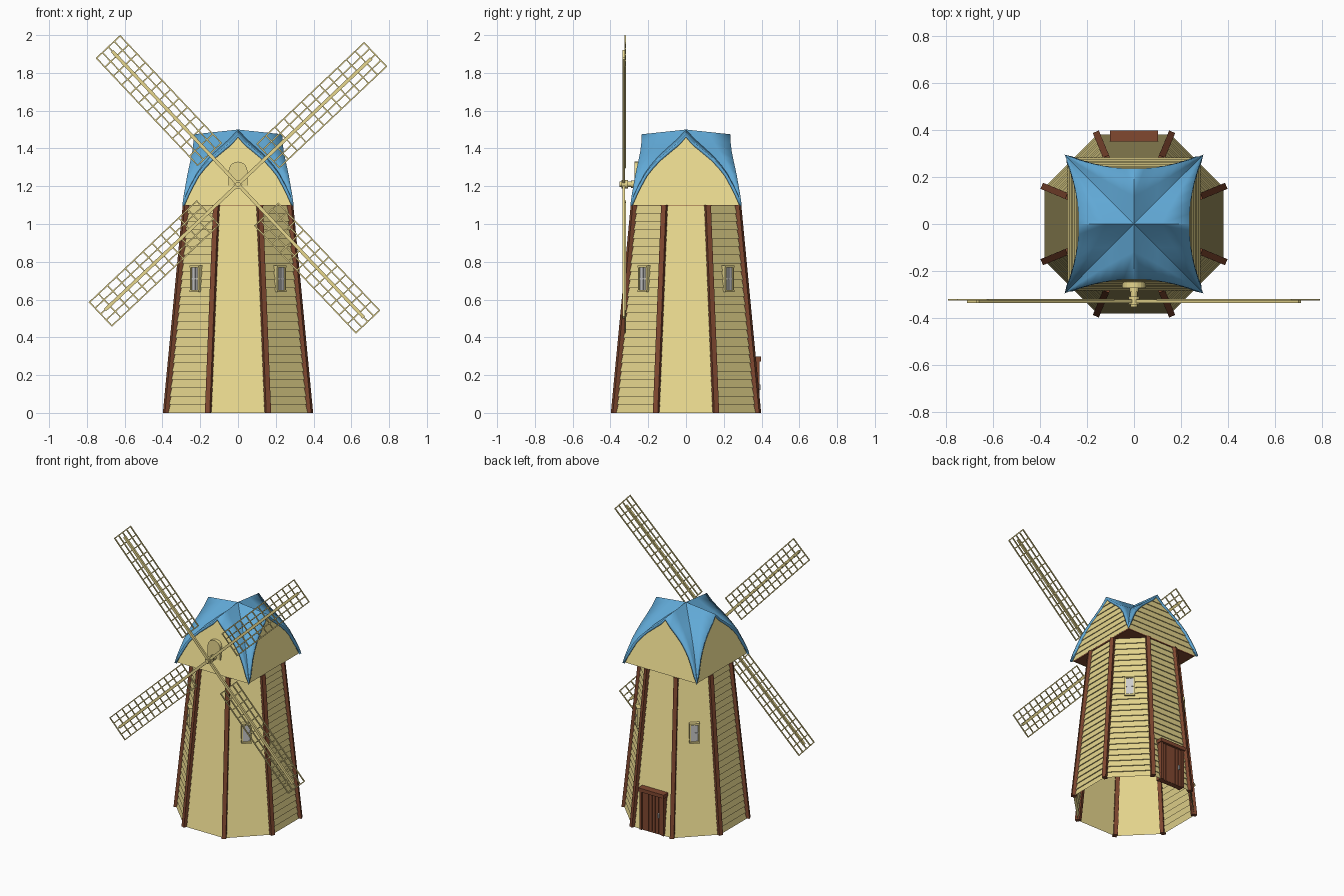
import bpy, bmesh
from math import pi, cos, sin, tan
from mathutils import Vector as V

if "Cube" in bpy.data.objects:
    bpy.data.objects.remove(bpy.data.objects["Cube"])


def material(name, rgb):
    m = bpy.data.materials.new(name)
    m.diffuse_color = (*rgb, 1)
    m.use_nodes = True
    m.node_tree.nodes["Principled BSDF"].inputs["Base Color"].default_value = m.diffuse_color
    return m


CREAM = material("cream_wood", (0.80, 0.68, 0.27))
BROWN = material("brown_wood", (0.22, 0.065, 0.03))
BLUE = material("blue_roof", (0.12, 0.40, 0.68))


def finish(name, bm, mat=None, recalc=True):
    if recalc:
        bmesh.ops.recalc_face_normals(bm, faces=bm.faces)
    me = bpy.data.meshes.new(name)
    bm.to_mesh(me)
    bm.free()
    if mat:
        me.materials.append(mat)
    ob = bpy.data.objects.new(name, me)
    bpy.context.collection.objects.link(ob)
    return ob


def prism(bm, p, q, u, v):
    """Bar from p to q with half-section vectors u and v."""
    p, q, u, v = V(p), V(q), V(u), V(v)
    a, b = [[bm.verts.new(c + i * u + j * v) for i, j in ((-1, -1), (1, -1), (1, 1), (-1, 1))]
            for c in (p, q)]
    bm.faces.new(a)
    bm.faces.new(b)
    for i in range(4):
        j = (i + 1) % 4
        bm.faces.new((a[i], a[j], b[j], b[i]))


def extrude_poly(bm, pts, depth):
    f = bm.faces.new([bm.verts.new(p) for p in pts])
    r = bmesh.ops.extrude_face_region(bm, geom=[f])
    bmesh.ops.translate(bm, verts=[g for g in r["geom"] if isinstance(g, bmesh.types.BMVert)], vec=depth)
    if f.is_valid and len(bm.faces) == len(pts) + 1:
        bm.faces.new(list(f.verts))


def levels(z0, z1, n, lip):
    """Sawtooth (height, offset) steps of overlapping boards."""
    h = (z1 - z0) / n
    return [lv for i in range(n) for lv in ((z0 + i * h, lip), (z0 + (i + 1) * h, 0))]


# Octagonal clapboard tower, open below
TOP = 1.10
apothem = lambda z: 0.373 - 0.105 * z / TOP
K = 1 / cos(pi / 8)
bm = bmesh.new()
prev = None
for z, off in levels(0, TOP, 25, 0.007):
    ring = [bm.verts.new((K * (apothem(z) + off) * cos(pi / 8 + i * pi / 4),
                          K * (apothem(z) + off) * sin(pi / 8 + i * pi / 4), z)) for i in range(8)]
    if prev:
        for i in range(8):
            j = (i + 1) % 8
            bm.faces.new((prev[i], prev[j], ring[j], ring[i]))
    prev = ring
finish("tower_walls", bm, CREAM, recalc=False)

# Corner posts
bm = bmesh.new()
for i in range(8):
    a = pi / 8 + i * pi / 4
    r, t = V((cos(a), sin(a), 0)), V((-sin(a), cos(a), 0))
    prism(bm, r * K * apothem(0) + r * 0.004, r * K * apothem(TOP) + r * 0.004 + V((0, 0, TOP)),
          r * 0.017, t * 0.014)
finish("corner_posts", bm, BROWN)

# Windows on the diagonal faces
frame, pane = bmesh.new(), bmesh.new()
for k in range(4):
    a = pi / 4 + k * pi / 2
    n, t, up = V((cos(a), sin(a), 0)), V((-sin(a), cos(a), 0)), V((0, 0, 1))
    c = n * (apothem(0.71) + 0.003) + up * 0.71
    for s in (-1, 1):
        prism(frame, c + t * s * 0.029 - up * 0.07, c + t * s * 0.029 + up * 0.07, n * 0.019, t * 0.005)
        prism(frame, c + up * s * 0.065 - t * 0.034, c + up * s * 0.065 + t * 0.034, n * 0.021, up * 0.006)
    prism(pane, c - up * 0.062, c + up * 0.062, n * 0.011, t * 0.026)
    prism(pane, c - up * 0.062, c + up * 0.062, n * 0.015, t * 0.003)
    prism(pane, c - t * 0.026, c + t * 0.026, n * 0.015, up * 0.003)
finish("window_frames", frame, CREAM)
finish("window_panes", pane)

# Plank door with frame and handle at the back
bm = bmesh.new()
for i in range(6):
    x = -0.065 + i * 0.026
    prism(bm, (x, 0.365, 0), (x, 0.365, 0.27), (0.0115, 0, 0), (0, 0.018, 0))
prism(bm, (-0.08, 0.362, 0.135), (0.08, 0.362, 0.135), (0, 0, 0.135), (0, 0.016, 0))
for s in (-1, 1):
    prism(bm, (s * 0.087, 0.366, 0), (s * 0.087, 0.366, 0.28), (0.009, 0, 0), (0, 0.024, 0))
prism(bm, (-0.102, 0.372, 0.285), (0.102, 0.372, 0.285), (0, 0, 0.013), (0, 0.025, 0))
finish("door", bm, BROWN)
bm = bmesh.new()
prism(bm, (-0.055, 0.387, 0.12), (-0.055, 0.387, 0.15), (0.005, 0, 0), (0, 0.007, 0))
finish("door_handle", bm)

# Cross-gable roof: one curved half gable repeated eight times
CURVE = [(0, 1.475), (0.045, 1.430), (0.10, 1.385), (0.145, 1.347), (0.185, 1.305),
         (0.22, 1.26), (0.25, 1.205), (0.277, 1.15), (0.295, 1.10)]
bm = bmesh.new()
for k in range(4):
    c, s = round(cos(k * pi / 2)), round(sin(k * pi / 2))
    for m in (-1, 1):
        rows = []
        for x, z in CURVE:
            edge = 0.235 + 0.06 * (x / 0.295) ** 2
            row = []
            for f in (0, 0.5, 1):
                y = x + (edge - x) * f
                px, py = m * x, -y
                row.append(bm.verts.new((c * px - s * py, s * px + c * py,
                                         z + 0.025 * (1 - x / 0.295) * (1 - f))))
            rows.append(row)
        for a, b in zip(rows, rows[1:]):
            for i in range(2):
                bm.faces.new((a[i], a[i + 1], b[i + 1], b[i]))
bmesh.ops.remove_doubles(bm, verts=bm.verts, dist=1e-4)
bmesh.ops.dissolve_degenerate(bm, edges=bm.edges, dist=1e-4)
bm.normal_update()
for f in bm.faces:
    if f.normal.z < 0:
        f.normal_flip()
roof = finish("cap_roof", bm, BLUE, recalc=False)
sol = roof.modifiers.new("thickness", "SOLIDIFY")
sol.thickness, sol.offset = 0.016, -1
bpy.context.view_layer.objects.active = roof
roof.select_set(True)
bpy.ops.object.shade_smooth_by_angle(angle=0.5)
roof.select_set(False)


# Leaning clapboard gable walls under the roof
def half_width(z):
    z += 0.008
    for (x0, z0), (x1, z1) in zip(CURVE, CURVE[1:]):
        if z0 >= z >= z1:
            return x0 + (x1 - x0) * (z0 - z) / (z0 - z1)
    return 0.002


wall_y = lambda z: 0.276 - 0.055 * (z - 1.10) / 0.36
bm = bmesh.new()
for k in range(4):
    c, s = round(cos(k * pi / 2)), round(sin(k * pi / 2))
    prev = None
    for z, off in levels(1.10, 1.46, 8, 0.006):
        y = -wall_y(z) - off
        h = min(half_width(z), -y)
        pair = [bm.verts.new((c * x - s * y, s * x + c * y, z)) for x in (-h, h)]
        if prev:
            bm.faces.new((prev[0], prev[1], pair[1], pair[0]))
        prev = pair
finish("gable_walls", bm, CREAM, recalc=False)

# Cap floor
bm = bmesh.new()
prism(bm, (0, 0, 1.098), (0, 0, 1.106), (0.275, 0, 0), (0, 0.275, 0))
finish("cap_floor", bm, BROWN)

# Arched plate behind the axle
bm = bmesh.new()
arch = [(-0.05, -0.272, 1.2), (0.05, -0.272, 1.2)]
arch += [(0.05 * cos(i * pi / 10), -0.272, 1.28 + 0.05 * sin(i * pi / 10)) for i in range(11)]
extrude_poly(bm, arch, (0, 0.04, 0))
finish("axle_plate", bm, CREAM)

# Axle and hub
HUB = 1.21
for name, r, y0, y1 in (("axle", 0.014, -0.20, -0.352), ("hub", 0.023, -0.308, -0.342),
                        ("axle_collar", 0.02, -0.26, -0.29)):
    bm = bmesh.new()
    extrude_poly(bm, [(r * cos(i * pi / 6), y0, HUB + r * sin(i * pi / 6)) for i in range(12)],
                 (0, y1 - y0, 0))
    finish(name, bm, CREAM)

# Four lattice sails
IN, OUT, HALF, ROWS = 0.22, 1.0, 0.086, 12
for k in range(4):
    a = 0.757 + k * pi / 2
    d, s, n = V((cos(a), 0, sin(a))), V((-sin(a), 0, cos(a))), V((0, 1, 0))
    o = V((0, -0.322, HUB))
    bm = bmesh.new()
    prism(bm, o - n * 0.007, o - n * 0.007 + d * 0.97, s * 0.009, n * 0.007)
    for w in (-1, -0.5, 0, 0.5, 1):
        prism(bm, o + d * IN + s * HALF * w, o + d * OUT + s * HALF * w, s * 0.0035, n * 0.0035)
    for i in range(ROWS + 1):
        c = o + d * (IN + (OUT - IN) * i / ROWS)
        prism(bm, c - s * (HALF + 0.003), c + s * (HALF + 0.003), d * 0.0035, n * 0.003)
    finish(f"sail_{k + 1}", bm, CREAM)
